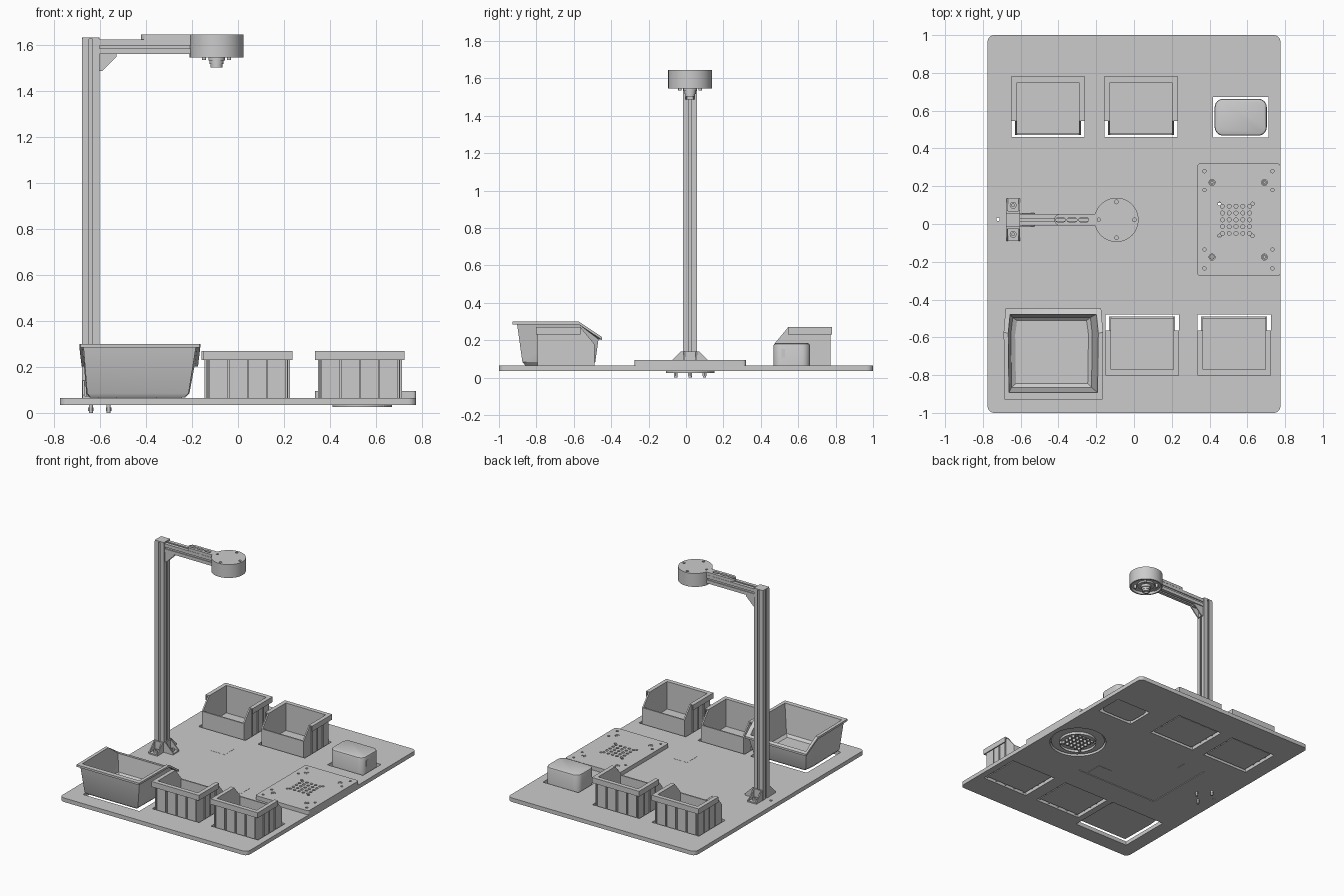
import bpy, bmesh
from math import sin, cos, pi
from mathutils import Vector

if "Cube" in bpy.data.objects:
    bpy.data.objects.remove(bpy.data.objects["Cube"])


def finish(name, bm):
    bmesh.ops.remove_doubles(bm, verts=bm.verts, dist=1e-5)
    bmesh.ops.recalc_face_normals(bm, faces=bm.faces)
    me = bpy.data.meshes.new(name)
    bm.to_mesh(me)
    bm.free()
    ob = bpy.data.objects.new(name, me)
    bpy.context.collection.objects.link(ob)
    bpy.ops.object.select_all(action='DESELECT')
    ob.select_set(True)
    bpy.context.view_layer.objects.active = ob
    bpy.ops.object.shade_smooth_by_angle(angle=0.6)
    return ob


def circle(x, y, r, n=24):
    return [(x + r * cos(2 * pi * i / n), y + r * sin(2 * pi * i / n)) for i in range(n)]


def rrect(x0, x1, y0, y1, r=0.0, n=6):
    if r == 0:
        return [(x0, y0), (x1, y0), (x1, y1), (x0, y1)]
    out = []
    for k, (cx, cy) in enumerate([(x1 - r, y1 - r), (x0 + r, y1 - r), (x0 + r, y0 + r), (x1 - r, y0 + r)]):
        out += [(cx + r * cos(pi / 2 * (k + i / n)), cy + r * sin(pi / 2 * (k + i / n))) for i in range(n + 1)]
    return out


def plate(name, loops, z0, z1):
    """Filled outline with holes, extruded from z0 to z1."""
    cu = bpy.data.curves.new(name, 'CURVE')
    cu.dimensions, cu.fill_mode, cu.extrude = '2D', 'BOTH', (z1 - z0) / 2
    for loop in loops:
        sp = cu.splines.new('POLY')
        sp.points.add(len(loop) - 1)
        for p, (x, y) in zip(sp.points, loop):
            p.co = (x, y, 0, 1)
        sp.use_cyclic_u = True
    tmp = bpy.data.objects.new("helper", cu)
    me = bpy.data.meshes.new_from_object(tmp)
    bm = bmesh.new()
    bm.from_mesh(me)
    bmesh.ops.translate(bm, verts=bm.verts, vec=(0, 0, (z0 + z1) / 2))
    bpy.data.objects.remove(tmp)
    bpy.data.meshes.remove(me)
    return finish(name, bm)


def loft(bm, rings):
    rows = [[bm.verts.new(p) for p in r] for r in rings]
    n = len(rows[0])
    for a, b in zip(rows, rows[1:]):
        for i in range(n):
            bm.faces.new((a[i], a[(i + 1) % n], b[(i + 1) % n], b[i]))
    bm.faces.new(rows[0])
    bm.faces.new(rows[-1])


def box(bm, x0, x1, y0, y1, z0, z1):
    loft(bm, [[(x, y, z) for x, y in rrect(x0, x1, y0, y1)] for z in (z0, z1)])


def side_prism(bm, x0, x1, prof):
    loft(bm, [[(x, y, z) for y, z in prof] for x in (x0, x1)])


# base board: openings for the bins, round mount hole, shallow pocket underneath
BINS = [(-0.455, 1, 0.46, 0.78), (0.037, 1, 0.46, 0.78), (0.043, -1, 0.478, 0.803), (0.53, -1, 0.478, 0.803)]
MX, MY = 0.54, 0.022
holes = [rrect(c - .194, c + .194, *sorted((s * a, s * (b - .005)))) for c, s, a, b in BINS]
holes += [rrect(0.418, 0.712, 0.458, 0.672), rrect(-0.665, -0.2, -0.88, -0.475),
          circle(-0.72, 0.025, 0.009, 16), circle(MX, MY, 0.2, 48)]
outline = rrect(-0.775, 0.775, -1, 1, 0.035)
plate("base_board", [outline] + holes, 0.04, 0.065)
plate("base_board_underside", [outline] + holes + [rrect(-0.42, 0.28, -0.28, 0.28)], 0.035, 0.04)
for x, y in ((-0.3, 0.248), (0.148, -0.2)):
    plate("marker_tile", [rrect(x - .057, x + .057, y - .057, y + .057)], 0.038, 0.066)

# mounting plate with vent holes and the round collar below it
vents = [circle(MX + i * .036, MY + j * .036, .0105, 14) for i in range(-2, 3) for j in range(-2, 3)]
vents += [circle(MX + i * .088, MY + j * .085, .009, 14) for i in (-1, 1) for j in (-1, 1)]
small = [circle(x, y, .009, 14) for x in (.373, .733) for y in (.28, .18, -.135, -.235)]
screws = [(x, y) for x in (.413, .69) for y in (.22, -.175)]
plate("mount_plate", [rrect(.335, .775, -.275, .32, .015)] + vents + small
      + [circle(x, y, .016) for x, y in screws], 0.065, 0.095)
plate("mount_flange", [circle(MX, MY, .19, 48)] + vents, 0.045, 0.065)
plate("mount_collar", [circle(MX, MY, .13, 48)] + vents, 0.026, 0.045)
for x, y in screws:
    plate("plate_screw", [circle(x, y, .013), circle(x, y, .006, 6)], 0.065, 0.094)


# slotted aluminium profiles: column and arm
def slot_profile(h):
    q = [(1, -1), (1, -.2), (.8, -.2), (.8, -.4), (.55, -.4), (.55, .4), (.8, .4), (.8, .2), (1, .2)]
    out = []
    for k in range(4):
        c, s = (1, 0, -1, 0)[k], (0, 1, 0, -1)[k]
        out += [(h * (x * c - y * s), h * (x * s + y * c)) for x, y in q]
    return out


CX, CY, H = -0.64, 0.022, 0.0375
col = plate("column", [slot_profile(H), circle(0, 0, .009, 12)], 0.065, 1.625)
col.location = (CX, CY, 0)
plate("column_cap", [rrect(CX - H, CX + H, CY - H, CY + H, .004)], 1.625, 1.633)
arm = plate("arm", [slot_profile(.031), circle(0, 0, .007, 12)], 0, 0.42)
arm.rotation_euler = (0, pi / 2, 0)
arm.location = (CX + H, CY, 1.592)


# corner brackets with gusset cheeks
def bracket(name, loc, rot, w):
    bm = bmesh.new()
    box(bm, 0, .075, -w, w, 0, .009)
    box(bm, 0, .009, -w, w, 0, .075)
    for y0, y1 in ((-w, -w + .008), (w - .008, w)):
        tri = [(0, 0), (.075, 0), (.075, .012), (.012, .075), (0, .075)]
        loft(bm, [[(x, y, z) for x, z in tri] for y in (y0, y1)])
    ob = finish(name, bm)
    ob.location, ob.rotation_euler = loc, rot


for a in (0, pi / 2, -pi / 2):
    dx, dy = cos(a), sin(a)
    bracket("foot_bracket", (CX + H * dx, CY + H * dy, .065), (0, 0, a), .036)
    bx, by = CX + .077 * dx, CY + .077 * dy
    plate("foot_bolt", [circle(bx, by, .009, 16)], 0.0, 0.076)
    plate("foot_bolt_nut", [circle(bx, by, .012, 6)], 0.008, 0.024)
    plate("foot_bolt_head", [circle(bx, by, .018), circle(bx, by, .008, 6)], 0.074, 0.088)
bracket("arm_bracket", (CX + H, CY, 1.561), (pi, 0, 0), .024)

# camera head with slotted strap, lens and screws
HX = -0.093
strap = [(-.19, CY + .031)] + [(-.391 - .031 * sin(pi * i / 10), CY + .031 * cos(pi * i / 10)) for i in range(11)] + [(-.19, CY - .031)]
slots = [rrect(x - .026, x + .026, CY - .011, CY + .011, .0105) for x in (-.389, -.328, -.266)]
plate("head_strap", [strap] + slots, 1.624, 1.645)
rim = circle(HX, CY, .117, 64)
plate("head_top", [rim] + [circle(HX + .095 * cos(k * pi / 2), CY + .095 * sin(k * pi / 2), .01, 16) for k in range(4)], 1.635, 1.645)
plate("head_body", [rim], 1.565, 1.635)
plate("head_rim", [rim, circle(HX, CY, .107, 64)], 1.545, 1.565)
for r, z0, z1, n in ((.06, 1.552, 1.566, 40), (.036, 1.533, 1.553, 32), (.031, 1.517, 1.534, 12), (.026, 1.503, 1.518, 32)):
    loops = [circle(HX, CY, r, n)]
    if r < .03:
        loops.append(circle(HX, CY, .016))
    plate("lens_stage", loops, z0, z1)
for k in range(4):
    a = pi / 4 + k * pi / 2
    plate("head_screw", [circle(HX + .077 * cos(a), CY + .077 * sin(a), .009, 16)], 1.535, 1.566)


# open-front parts bins, front facing the middle of the board
def parts_bin(cx, s, front, back):
    bm = bmesh.new()
    f, b, w, t = front + .012, back - .022, .175, .01
    z0, zf, zt, step = .045, .18, .268, front + .085

    def b2(x0, x1, u0, u1, za, zb):
        box(bm, cx + x0, cx + x1, *sorted((s * u0, s * u1)), za, zb)

    b2(-w, w, f, b, z0, z0 + .02)
    b2(-w, w, b - t, b, z0, zt)
    b2(-w, w, f, f + t, z0, zf)
    b2(-.195, .195, b - t, back, zt - .006, zt + .002)
    b2(-.195, .195, back - .007, back, .23, zt)
    prof = [(f, z0), (f, zf), (step, zt), (b, zt), (b, z0)]
    for m in (-1, 1):
        x0, x1 = sorted((m * w, m * (w - t)))
        side_prism(bm, cx + x0, cx + x1, [(s * u, z) for u, z in prof])
        x0, x1 = sorted((m * (w - t), m * .195))
        b2(x0, x1, step, back, zt - .006, zt + .002)
        x0, x1 = sorted((m * .188, m * .195))
        b2(x0, x1, step, back, .23, zt)
        x0, x1 = sorted((m * w, m * (w + .008)))
        for u in (.10, .165, .23):
            b2(x0, x1, front + u, front + u + .006, z0, zt)
    for i in range(5):
        x = -.168 + i * .084
        b2(x - .004, x + .004, b, b + .014, z0, zt)
    finish("parts_bin", bm)


for args in BINS:
    parts_bin(*args)


# large tapered bin with sloped front lip
def ring(xl, xr, yb, ym, yf, zb, zf):
    return [(xl, yb, zb), (xr, yb, zb), (xr + .004, ym, zb), (xr - .006, yf, zf), (xl + .006, yf, zf), (xl - .004, ym, zb)]


bm = bmesh.new()
loft(bm, [ring(-.64, -.235, -.86, -.58, -.5, .066, .066),
          ring(-.656, -.215, -.875, -.58, -.485, .085, .085),
          ring(-.672, -.183, -.903, -.573, -.468, .285, .205),
          ring(-.686, -.168, -.928, -.573, -.448, .285, .202),
          ring(-.686, -.168, -.928, -.573, -.448, .3, .217),
          ring(-.662, -.193, -.893, -.578, -.478, .3, .222),
          ring(-.648, -.225, -.865, -.583, -.495, .092, .092),
          ring(-.625, -.245, -.845, -.585, -.512, .076, .076)])
bmesh.ops.triangulate(bm, faces=[f for f in bm.faces if len(f.verts) == 4])
finish("large_bin", bm)

# small rounded box with side slot
bm = bmesh.new()
loft(bm, [[(x, y, z) for x, y in rrect(.427 + d, .703 - d, .468 + d, .663 - d, .045 - d)]
          for d, z in ((0, .045), (0, .172), (.003, .18), (.012, .184))])
finish("small_box", bm)
bm = bmesh.new()
box(bm, .70, .705, .51, .53, .108, .153)
finish("small_box_latch", bm)
